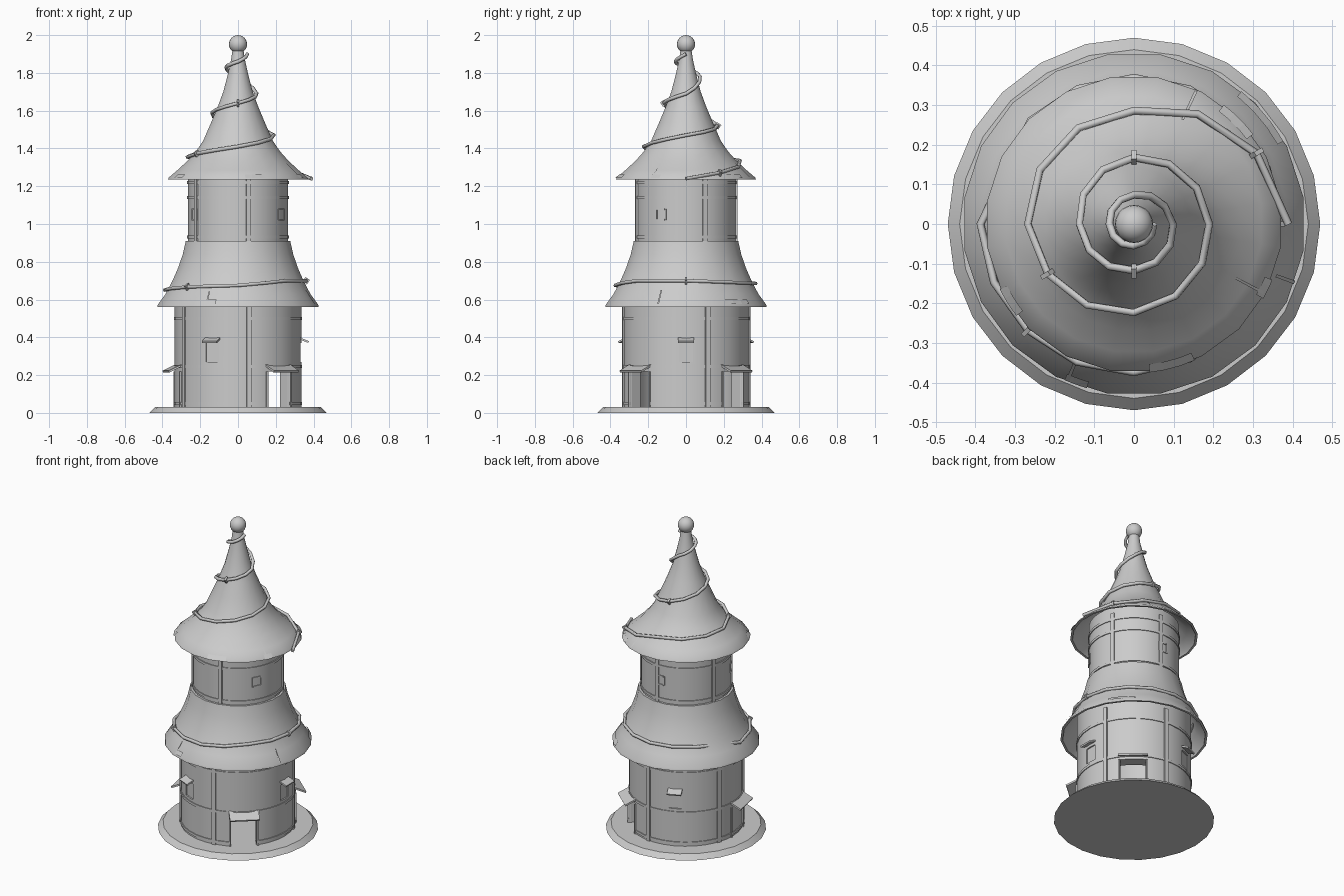
import bpy, bmesh, math
from mathutils import Matrix, Vector

if "Cube" in bpy.data.objects:
    bpy.data.objects.remove(bpy.data.objects["Cube"])

grey = bpy.data.materials.new("plain grey")
grey.use_nodes = True
grey.diffuse_color = (0.6, 0.6, 0.6, 1)
grey.node_tree.nodes["Principled BSDF"].inputs["Base Color"].default_value = (0.6, 0.6, 0.6, 1)


def activate(ob):
    bpy.ops.object.select_all(action="DESELECT")
    ob.select_set(True)
    bpy.context.view_layer.objects.active = ob


def finish(name, bm, smooth=None):
    bmesh.ops.recalc_face_normals(bm, faces=bm.faces[:])
    mesh = bpy.data.meshes.new(name)
    bm.to_mesh(mesh)
    bm.free()
    ob = bpy.data.objects.new(name, mesh)
    bpy.context.collection.objects.link(ob)
    mesh.materials.append(grey)
    if smooth:
        activate(ob)
        bpy.ops.object.shade_smooth_by_angle(angle=math.radians(smooth))
    return ob


def lathe(name, profile, sides=24, turn=0, closed=False, smooth=35):
    """Revolve (radius, height) points around the z axis."""
    bm = bmesh.new()
    rings = [[bm.verts.new((r * math.cos(a), r * math.sin(a), z))
              for a in (math.radians(turn) + math.tau * i / sides for i in range(sides))]
             for r, z in profile]
    pairs = list(zip(rings, rings[1:])) + ([(rings[-1], rings[0])] if closed else [])
    for low, high in pairs:
        for i in range(sides):
            j = (i + 1) % sides
            bm.faces.new((low[i], low[j], high[j], high[i]))
    bmesh.ops.remove_doubles(bm, verts=bm.verts[:], dist=1e-5)
    return finish(name, bm, smooth)


def box(name, azimuth, r, z, size, tilt=0):
    """Box facing outwards; size is radial, tangential, vertical."""
    bm = bmesh.new()
    bmesh.ops.create_cube(bm, size=1)
    place = (Matrix.Rotation(math.radians(azimuth), 4, "Z") @ Matrix.Translation((r, 0, z))
             @ Matrix.Rotation(tilt, 4, "Y") @ Matrix.Diagonal((*size, 1)))
    bm.transform(place)
    return finish(name, bm)


def cut(ob, cutters):
    for c in cutters:
        activate(ob)
        mod = ob.modifiers.new("opening", "BOOLEAN")
        mod.operation, mod.solver, mod.object = "DIFFERENCE", "EXACT", c
        bpy.ops.object.modifier_apply(modifier=mod.name)
        bpy.data.objects.remove(c)


def banded(r, bottom, top, bands):
    """Wall outline with thin raised bands."""
    out = [(r, bottom)]
    for z in bands:
        out += [(r, z - .008), (r + .005, z - .008), (r + .005, z + .008), (r, z + .008)]
    return out + [(r, top)]


def roof(name, slope):
    """Hollow roof: the slope outside and the same slope inset inside."""
    lathe(name, slope + [(r - .014, z) for r, z in reversed(slope)], 20, 9, closed=True)


def radius_at(profile, z):
    for (r0, z0), (r1, z1) in zip(profile, profile[1:]):
        if z0 <= z <= z1 and z1 > z0:
            return r0 + (r1 - r0) * (z - z0) / (z1 - z0)
    return profile[-1][0]


def on_roof(profile, azimuth, z, lift):
    r = radius_at(profile, z) + lift
    a = math.radians(azimuth)
    return Vector((r * math.cos(a), r * math.sin(a), z))


def rope(name, points, closed=False):
    curve = bpy.data.curves.new(name, "CURVE")
    curve.dimensions = "3D"
    curve.bevel_depth, curve.bevel_resolution, curve.use_fill_caps = .01, 1, True
    line = curve.splines.new("POLY")
    line.points.add(len(points) - 1)
    for p, co in zip(line.points, points):
        p.co = (*co, 1)
    line.use_cyclic_u = closed
    curve.materials.append(grey)
    ob = bpy.data.objects.new(name, curve)
    bpy.context.collection.objects.link(ob)
    activate(ob)
    bpy.ops.object.convert(target="MESH")


def sampled(heights, start, span, step, profile, lift):
    """Points winding round a roof through evenly spaced heights."""
    points, total = [], span * (len(heights) - 1)
    for k in range(int(total / step) + 1):
        t = k * step / span
        i = min(int(t), len(heights) - 2)
        z = heights[i] + (heights[i + 1] - heights[i]) * (t - i)
        points.append(on_roof(profile, start + k * step, z, lift))
    return points


def patch(name, profile, azimuth, width, z0, z1):
    """Thin raised plate lying on a roof."""
    bm = bmesh.new()
    rows = [[bm.verts.new(on_roof(profile, azimuth + width * (u - .5), z, .004))
             for u in (0, .33, .67, 1)] for z in (z0, z1)]
    for i in range(3):
        bm.faces.new((rows[0][i], rows[0][i + 1], rows[1][i + 1], rows[1][i]))
    bmesh.ops.solidify(bm, geom=bm.faces[:], thickness=.006)
    finish(name, bm)


# Base
lathe("base_disc", [(0, 0), (.47, 0), (.44, .03), (0, .03)], smooth=20)

# Lower storey: thick wall with door openings and shallow window recesses
doors, windows = (-49, 49, 191), (0, 114, 246)
wall = lathe("lower_wall", banded(.335, .025, .7, (.05, .245, .5)) + [(.265, .7), (.265, .025)],
             sides=32, closed=True)
cut(wall, [box("door_cutter", a, .32, .12, (.26, .15, .2)) for a in doors]
    + [box("window_cutter", a, .345, .32, (.04, .075, .1)) for a in windows])
for a in doors:
    box("door_awning", a, .355, .235, (.075, .175, .01), .45)
    for side in (-1, 1):
        box("door_jamb", a + side * 14, .333, .125, (.02, .01, .19))
for a in windows:
    box("window_awning", a, .35, .385, (.05, .085, .01), .4)

# Upper storey
lathe("upper_wall", [(0, .9)] + banded(.265, .9, 1.3, (.93, 1.14, 1.22)) + [(0, 1.3)], sides=32)
for a in (90, 210, 330):
    for side in (-1, 1):
        box("upper_window_side", a + side * 6, .264, 1.05, (.01, .008, .06))
        box("upper_window_rail", a, .264, 1.05 + side * .028, (.01, .05, .008))

# Timber posts on both storeys
for a in (20, 84, 160, 212, 280):
    box("lower_post", a, .331, .31, (.022, .026, .56))
    box("upper_post", a + 2, .262, 1.085, (.022, .024, .35))

# Roofs
lower_slope = [(.433, .56), (.43, .573), (.388, .63), (.351, .7), (.32, .77), (.296, .84), (.28, .91)]
upper_slope = [(.375, 1.235), (.372, 1.245), (.325, 1.285), (.27, 1.335), (.225, 1.385), (.187, 1.44),
               (.143, 1.54), (.109, 1.62), (.079, 1.7), (.055, 1.79), (.037, 1.87), (.03, 1.92)]
roof("lower_roof", lower_slope)
roof("upper_roof", upper_slope)

# Ball finial
bm = bmesh.new()
bmesh.ops.create_uvsphere(bm, u_segments=20, v_segments=12, radius=.048,
                          matrix=Matrix.Translation((0, 0, 1.952)))
finish("finial_ball", bm, 60)

# Ropes wound round the roofs
spiral = sampled([1.24, 1.335, 1.355, 1.41, 1.47, 1.52, 1.59, 1.64, 1.69, 1.78, 1.83, 1.86, 1.9],
                 0, 90, 30, upper_slope, .016)
rope("upper_rope", spiral)
ring = sampled([.65, .667, .675, .7, .7, .69, .685, .685], 180, 360 / 8, 22.5, lower_slope, .01)
rope("lower_rope", ring, closed=True)

# Clips holding the ropes
for p in [spiral[i] for i in (1, 7, 15, 21)] + [ring[i] for i in (2, 8)]:
    box("rope_clip", math.degrees(math.atan2(p.y, p.x)), p.to_2d().length, p.z, (.028, .012, .028), .6)

# Raised shingle patches and seams
for a, w in ((45, 16), (285, 18), (212, 12), (334, 8)):
    patch("upper_shingles", upper_slope, a, w, 1.243, 1.262)
for a, w in ((40, 22), (250, 8)):
    patch("lower_shingles", lower_slope, a, w, .577, .6)
for a in (247, 340):
    patch("lower_seam", lower_slope, a, 1.2, .577, .65)
    patch("upper_seam", upper_slope, a + 85, 1.2, 1.25, 1.32)
